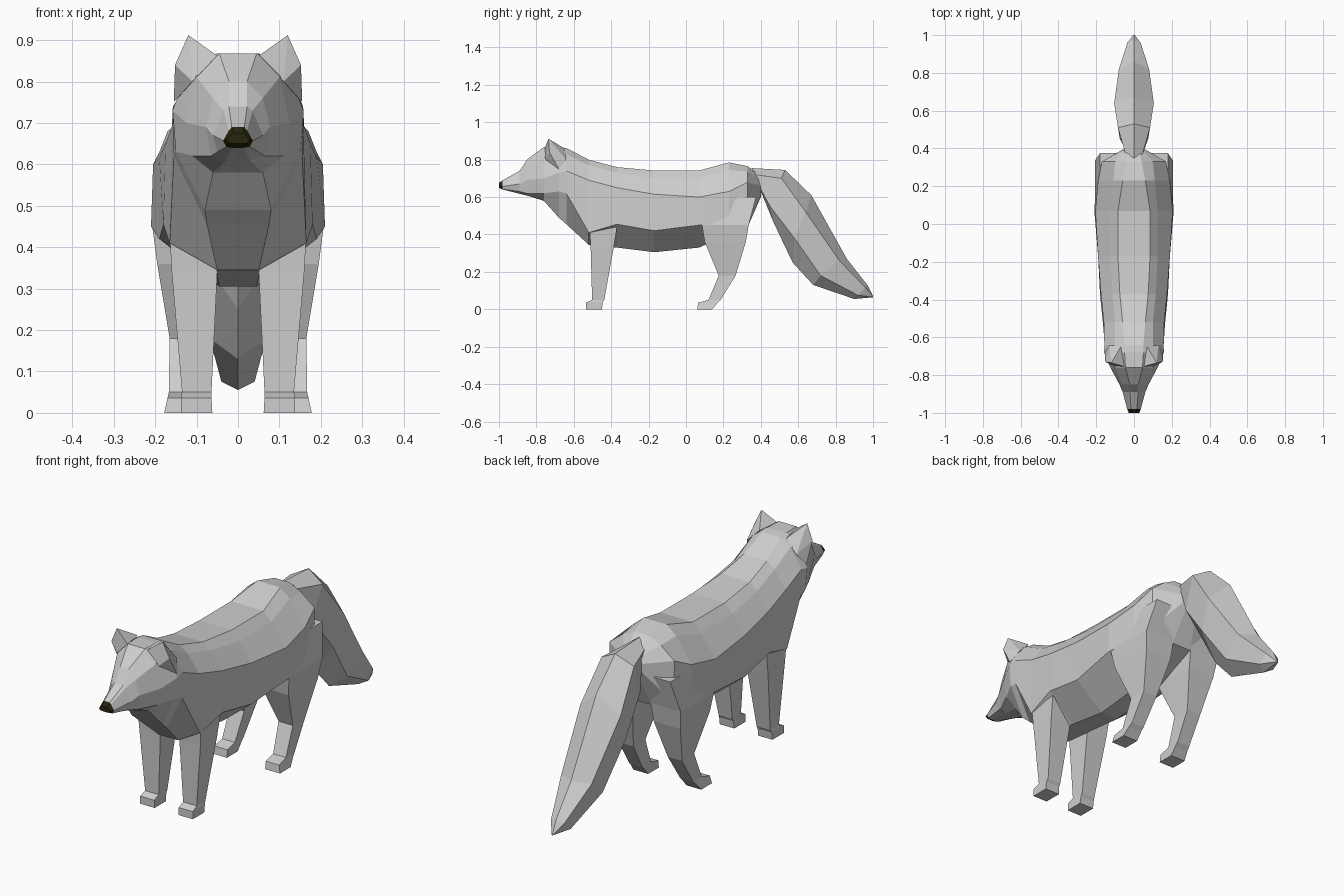
import bpy
import bmesh

cube = bpy.data.objects.get("Cube")
if cube:
    bpy.data.objects.remove(cube, do_unlink=True)


def make_material(name, colour):
    mat = bpy.data.materials.new(name)
    mat.use_nodes = True
    mat.diffuse_color = colour
    mat.node_tree.nodes["Principled BSDF"].inputs["Base Color"].default_value = colour
    return mat


fur_grey = make_material("fur grey", (0.62, 0.62, 0.62, 1))
nose_black = make_material("nose black", (0.02, 0.018, 0.004, 1))


def finish(name, bm, material, mirrored=False):
    """Turn a bmesh into a flat-shaded object, optionally mirrored across x."""
    bmesh.ops.recalc_face_normals(bm, faces=bm.faces)
    mesh = bpy.data.meshes.new(name)
    bm.to_mesh(mesh)
    bm.free()
    mesh.materials.append(material)
    obj = bpy.data.objects.new(name, mesh)
    bpy.context.collection.objects.link(obj)
    if mirrored:
        obj.modifiers.new("Mirror", 'MIRROR')
    return obj


def loft(name, rings, material, mirrored=False):
    """Skin closed rings of points and cap both ends."""
    bm = bmesh.new()
    loops = [[bm.verts.new(p) for p in ring] for ring in rings]
    for a, b in zip(loops, loops[1:]):
        for i in range(len(a)):
            j = (i + 1) % len(a)
            bm.faces.new((a[i], a[j], b[j], b[i]))
    bm.faces.new(loops[0])
    bm.faces.new(loops[-1])
    return finish(name, bm, material, mirrored)


def symmetric(half):
    """Close a half outline with its reflection; centre points stay single."""
    return half + [(-x, y, z) for x, y, z in reversed(half) if x > 0]


def section(y, *half):
    return symmetric([(x, y, z) for x, z in half])


def box_ring(x0, x1, y0, y1, z):
    return [(x0, y0, z), (x1, y0, z), (x1, y1, z), (x0, y1, z)]


# Cross-sections: top edge, back edge, upper side, lower side, belly edge
muzzle_tip = section(-.98, (.015, .69), (.022, .682), (.036, .657), (.028, .642), (.015, .64))
neck = section(-.64, (.05, .862), (.1, .83), (.157, .74), (.155, .62), (.075, .455))

# Head
loft("head", [
    muzzle_tip,
    section(-.89, (.022, .74), (.035, .73), (.06, .67), (.05, .63), (.025, .618)),
    section(-.85, (.022, .8), (.06, .76), (.077, .69), (.065, .62), (.03, .608)),
    section(-.76, (.045, .868), (.1, .81), (.125, .7), (.11, .62), (.06, .58)),
    section(-.68, (.05, .868), (.12, .83), (.158, .73), (.15, .63), (.08, .49)),
    neck], fur_grey)

# Nose
loft("nose", [
    section(-1, (.012, .676), (.016, .673), (.028, .659), (.02, .651), (.01, .65)),
    muzzle_tip], nose_black)

# Body from neck to rump
loft("body", [
    neck,
    section(-.52, (.06, .8), (.1, .77), (.16, .69), (.165, .41), (.05, .345)),
    section(-.37, (.075, .76), (.115, .73), (.175, .65), (.18, .455), (.05, .33)),
    section(-.17, (.085, .742), (.125, .7), (.19, .615), (.19, .42), (.045, .305)),
    section(.07, (.085, .742), (.125, .7), (.205, .6), (.21, .45), (.045, .33)),
    section(.23, (.06, .785), (.11, .745), (.19, .63), (.2, .45), (.05, .4)),
    section(.33, (.04, .765), (.1, .735), (.17, .68), (.168, .48), (.05, .44)),
    section(.4, (.025, .71), (.04, .69), (.05, .66), (.05, .62), (.03, .6))], fur_grey)

# Ears
bm = bmesh.new()
for p in [(.12, -.735, .912), (.05, -.755, .862), (.152, -.73, .84), (.155, -.68, .75),
          (.13, -.64, .8), (.07, -.65, .86), (.11, -.75, .8)]:
    bm.verts.new(p)
bmesh.ops.convex_hull(bm, input=bm.verts)
finish("ears", bm, fur_grey, mirrored=True)

# Front legs with paws
loft("front_legs", [
    box_ring(.07, .155, -.51, -.38, .5),
    box_ring(.055, .165, -.515, -.37, .43),
    box_ring(.05, .16, -.51, -.385, .34),
    box_ring(.064, .135, -.502, -.437, .05),
    box_ring(.064, .138, -.535, -.445, .036),
    box_ring(.062, .138, -.535, -.45, 0)], fur_grey, mirrored=True)

# Hind legs with thighs and paws
loft("hind_legs", [
    box_ring(.06, .18, .14, .375, .6),
    box_ring(.05, .207, .085, .335, .45),
    box_ring(.055, .195, .1, .32, .36),
    box_ring(.09, .165, .175, .265, .18),
    box_ring(.1, .167, .12, .185, .05),
    box_ring(.1, .17, .065, .17, .036),
    box_ring(.1, .178, .06, .14, 0)], fur_grey, mirrored=True)


# Tail: each ring has a top ridge, two side edges and a lower ridge
def tail_ring(top, upper, lower, bottom):
    return symmetric([(0, *top), upper, lower, (0, *bottom)])


loft("tail", [
    tail_ring((.35, .755), (.045, .37, .72), (.04, .385, .67), (.4, .63)),
    tail_ring((.53, .745), (.085, .51, .7), (.075, .45, .55), (.47, .46)),
    tail_ring((.67, .61), (.105, .64, .52), (.09, .58, .38), (.57, .25)),
    tail_ring((.86, .27), (.08, .82, .26), (.068, .72, .18), (.68, .13)),
    tail_ring((.97, .13), (.035, .96, .115), (.04, .92, .075), (.9, .055)),
    tail_ring((1, .07), (.004, 1, .068), (.004, 1, .066), (1, .064))], fur_grey)
